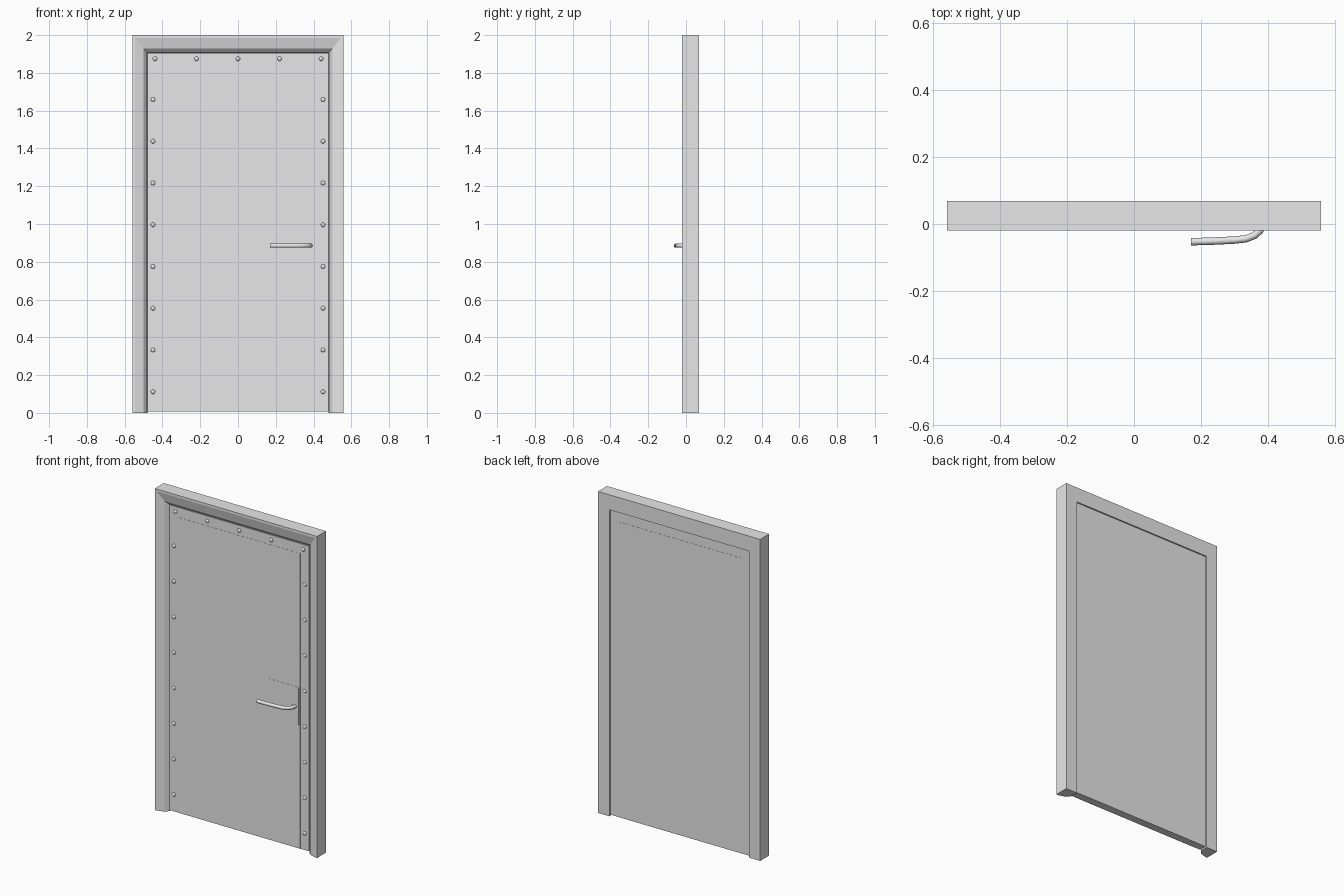
import bpy, bmesh, math
from mathutils import Matrix

old = bpy.data.objects.get("Cube")
if old:
    bpy.data.objects.remove(old, do_unlink=True)


def material(name, color):
    m = bpy.data.materials.new(name)
    m.use_nodes = True
    m.diffuse_color = color
    m.node_tree.nodes["Principled BSDF"].inputs["Base Color"].default_value = color
    return m


GREY = material("light grey metal", (0.8, 0.8, 0.8, 1))


def add_object(name, bm):
    bmesh.ops.recalc_face_normals(bm, faces=bm.faces[:])
    mesh = bpy.data.meshes.new(name)
    bm.to_mesh(mesh)
    bm.free()
    mesh.materials.append(GREY)
    ob = bpy.data.objects.new(name, mesh)
    bpy.context.collection.objects.link(ob)
    return ob


def box(name, x0, x1, y0, y1, z0, z1):
    bm = bmesh.new()
    size = Matrix.Diagonal((x1 - x0, y1 - y0, z1 - z0, 1))
    mid = Matrix.Translation(((x0 + x1) / 2, (y0 + y1) / 2, (z0 + z1) / 2))
    bmesh.ops.create_cube(bm, size=1, matrix=mid @ size)
    return add_object(name, bm)


def smooth(ob):
    bpy.ops.object.select_all(action="DESELECT")
    ob.select_set(True)
    bpy.context.view_layer.objects.active = ob
    bpy.ops.object.shade_smooth_by_angle(angle=math.radians(40))


HALF, TOP, FRONT, BACK = 0.558, 2.0, 0.013, 0.06

# Door frame: one moulded profile (inset, depth) mitred up, across and down
profile = [(0, 0.068), (0, -0.02), (0.012, -0.02), (0.058, -0.006),
           (0.076, 0.015), (0.078, 0.068)]
bm = bmesh.new()
sections = []
for side, at_top in ((-1, False), (-1, True), (1, True), (1, False)):
    sections.append([bm.verts.new((side * (HALF - o), y, TOP - 1.2 * o if at_top else 0))
                     for o, y in profile])
n = len(profile)
for a, b in zip(sections, sections[1:]):
    for i in range(n):
        j = (i + 1) % n
        bm.faces.new((a[i], a[j], b[j], b[i]))
bm.faces.new(sections[0])
bm.faces.new(sections[-1])
add_object("door_frame", bm)

# Door leaf, its thin raised panel on both faces, and the lock plate
box("door_leaf", -0.479, 0.479, FRONT, BACK, 0.008, 1.906)
box("front_panel", -0.42, 0.42, FRONT - 0.001, FRONT + 0.001, 0.008, 1.845)
box("back_panel", -0.42, 0.42, BACK - 0.001, BACK + 0.001, 0.008, 1.845)
box("lock_plate", 0.2, 0.41, FRONT - 0.002, FRONT + 0.001, 0.775, 1.01)

# Domed rivets along the top and both sides
spots = [(0.22 * i, 1.875) for i in range(-2, 3)]
spots += [(s * 0.45, 0.112 + 0.221 * k) for s in (-1, 1) for k in range(8)]
bm = bmesh.new()
for x, z in spots:
    place = Matrix.Translation((x, FRONT, z)) @ Matrix.Diagonal((1, 0.6, 1, 1))
    turn = Matrix.Rotation(math.pi / 2, 4, "X")
    bmesh.ops.create_uvsphere(bm, u_segments=12, v_segments=8, radius=0.012,
                              matrix=place @ turn)
smooth(add_object("rivets", bm))

# Lever handle: a round bar that bends back into the door
curve = bpy.data.curves.new("handle", "CURVE")
curve.dimensions = "3D"
curve.bevel_depth = 0.011
curve.bevel_resolution = 3
curve.use_fill_caps = True
path = [(0.17, -0.053), (0.24, -0.051), (0.30, -0.048), (0.335, -0.044),
        (0.36, -0.034), (0.376, -0.02), (0.383, 0.0), (0.384, 0.016)]
spline = curve.splines.new("POLY")
spline.points.add(len(path) - 1)
for p, (x, y) in zip(spline.points, path):
    p.co = (x, y, 0.885, 1)
curve.materials.append(GREY)
handle = bpy.data.objects.new("handle", curve)
bpy.context.collection.objects.link(handle)
bpy.ops.object.select_all(action="DESELECT")
handle.select_set(True)
bpy.context.view_layer.objects.active = handle
bpy.ops.object.convert(target="MESH")
smooth(bpy.context.view_layer.objects.active)
